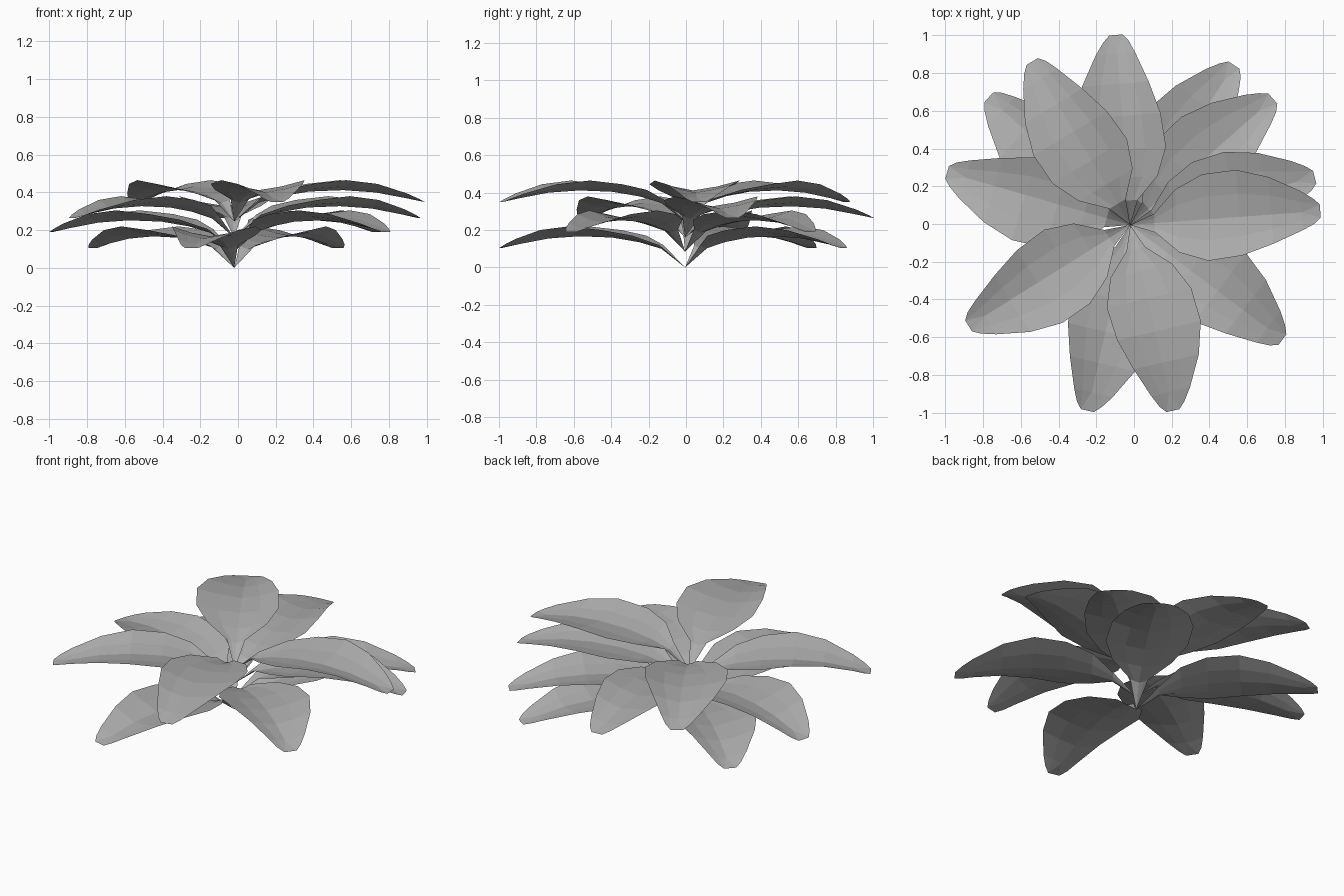
import bpy, math
from mathutils import Matrix, Vector

if "Cube" in bpy.data.objects:
    bpy.data.objects.remove(bpy.data.objects["Cube"])

# Leaf stations: distance from stem, left half width, right half width, midrib z, edge z
STATIONS = [
    (0.13, 0.05, 0.05, 0.10, 0.12),
    (0.25, 0.17, 0.165, 0.135, 0.17),
    (0.40, 0.24, 0.22, 0.16, 0.20),
    (0.58, 0.25, 0.205, 0.167, 0.22),
    (0.75, 0.20, 0.155, 0.155, 0.20),
    (0.91, 0.115, 0.095, 0.125, 0.15),
]
TIP = [(0.975, 0.07, 0.122), (1.01, 0.035, 0.105), (1.01, -0.035, 0.105), (0.975, -0.065, 0.122)]
ACROSS = (1, 0.5, 0, -0.5, -1)


def leaf_mesh():
    """One channelled leaf sheet pointing along +x, base at the origin."""
    verts, faces = [(0, 0, 0)], []
    n = len(ACROSS)
    for r, left, right, mid, edge in STATIONS:
        for u in ACROSS:
            y = u * (left if u > 0 else right)
            verts.append((r, y, mid + (edge - mid) * abs(u) ** 1.4))
    # narrow stalk
    for j in range(n - 1):
        faces.append((0, 2 + j, 1 + j))
    # blade
    for i in range(len(STATIONS) - 1):
        for j in range(n - 1):
            a = 1 + i * n + j
            faces.append((a, a + 1, a + n + 1, a + n))
    # blunt tip
    last = 1 + (len(STATIONS) - 1) * n
    t = len(verts)
    verts += TIP
    faces += [(last, last + 1, t + 1, t), (last + 1, last + 2, t + 1),
              (last + 2, t + 2, t + 1), (last + 2, last + 3, t + 2),
              (last + 3, last + 4, t + 3, t + 2)]
    mesh = bpy.data.meshes.new("leaf")
    mesh.from_pydata(verts, [], faces)
    mesh.update()
    return mesh


# Mid grey leaf colour
grey = bpy.data.materials.new("leaf_grey")
grey.diffuse_color = (0.42, 0.42, 0.42, 1)
grey.use_nodes = True
grey.node_tree.nodes["Principled BSDF"].inputs["Base Color"].default_value = grey.diffuse_color

# Four whorls of three leaves, stacked up the stem: base height, leaf directions
WHORLS = [
    (0.0, (57, 138, 257)),
    (0.085, (41.5, 164, 323)),
    (0.16, (14.5, 94.3, 212)),
    (0.245, (4.2, 121, 283)),
]
mesh = leaf_mesh()
mesh.materials.append(grey)
for w, (z, angles) in enumerate(WHORLS):
    for k, a in enumerate(angles):
        leaf = bpy.data.objects.new(f"leaf_whorl{w + 1}_{k + 1}", mesh)
        bpy.context.collection.objects.link(leaf)
        leaf.matrix_world = (Matrix.Translation(Vector((-0.02, -0.005, z)))
                             @ Matrix.Rotation(math.radians(a), 4, 'Z'))
